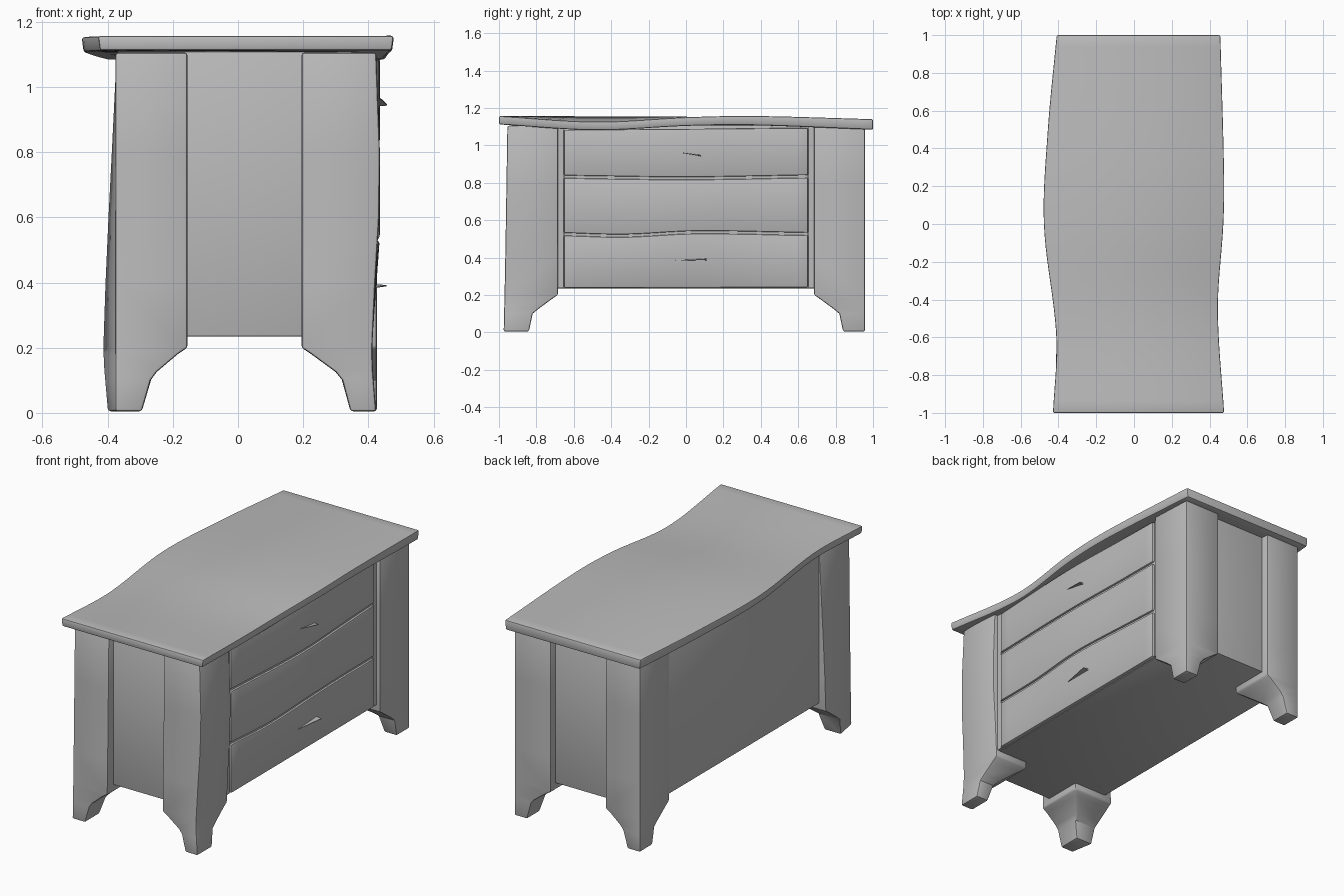
import bpy
import bmesh

if "Cube" in bpy.data.objects:
    bpy.data.objects.remove(bpy.data.objects["Cube"], do_unlink=True)

# One plain grey for the whole piece
GREY = (0.5, 0.5, 0.5, 1.0)
grey = bpy.data.materials.new("plain grey")
grey.diffuse_color = GREY
grey.use_nodes = True
grey.node_tree.nodes["Principled BSDF"].inputs["Base Color"].default_value = GREY


def curve(keys, t):
    """Smooth interpolation through (position, value) keys."""
    if t <= keys[0][0]:
        return keys[0][1]
    n = len(keys)
    for i in range(n - 1):
        (t0, a), (t1, b) = keys[i], keys[i + 1]
        if t <= t1:
            def slope(j):
                lo, hi = keys[max(j - 1, 0)], keys[min(j + 1, n - 1)]
                return (hi[1] - lo[1]) / (hi[0] - lo[0])
            u, d = (t - t0) / (t1 - t0), t1 - t0
            return ((1 + 2 * u) * (1 - u) ** 2 * a + u * (1 - u) ** 2 * d * slope(i)
                    + u * u * (3 - 2 * u) * b + u * u * (u - 1) * d * slope(i + 1))
    return keys[-1][1]


def steps(lo, hi, n):
    return [lo + (hi - lo) * i / n for i in range(n + 1)]


def loft(name, rings, bevel=0.008):
    """Skin closed rings, cap both ends and round the hard edges."""
    bm = bmesh.new()
    rows = [[bm.verts.new(p) for p in ring] for ring in rings]
    n = len(rows[0])
    for a, b in zip(rows, rows[1:]):
        for i in range(n):
            j = (i + 1) % n
            bm.faces.new((a[i], a[j], b[j], b[i]))
    bm.faces.new(rows[0][::-1])
    bm.faces.new(rows[-1])
    bmesh.ops.recalc_face_normals(bm, faces=bm.faces)
    if bevel:
        hard = [e for e in bm.edges if e.calc_face_angle(0) > 0.8]
        bmesh.ops.bevel(bm, geom=hard, offset=bevel, segments=2, profile=0.5,
                        affect='EDGES', clamp_overlap=True)
    mesh = bpy.data.meshes.new(name)
    bm.to_mesh(mesh)
    bm.free()
    mesh.materials.append(grey)
    obj = bpy.data.objects.new(name, mesh)
    bpy.context.collection.objects.link(obj)
    bpy.ops.object.select_all(action='DESELECT')
    obj.select_set(True)
    bpy.context.view_layer.objects.active = obj
    bpy.ops.object.shade_smooth_by_angle(angle=0.6)
    return obj


# Crooked top: outline and height wave along the length
x_back = [(-1, -0.43), (-0.6, -0.412), (0, -0.478), (0.5, -0.457), (1, -0.41)]
x_front = [(-1, 0.478), (-0.45, 0.445), (0, 0.474), (0.25, 0.478), (1, 0.458)]
z_back = [(-1, 1.157), (0, 1.153), (1, 1.14)]
z_front = [(-1, 1.157), (-0.48, 1.126), (0, 1.15), (0.35, 1.157), (1, 1.14)]
thickness = [(-1, 0.045), (0, 0.046), (1, 0.056)]
rings = []
for y in steps(-1, 1, 32):
    xb, xf, zb, zf, t = (curve(k, y) for k in
                         (x_back, x_front, z_back, z_front, thickness))
    rings.append([(xb + 0.006, y, zb - t), (xf - 0.006, y, zf - t),
                  (xf, y, zf), (xb, y, zb)])
loft("top_board", rings, 0.008)

# Case: end panels recessed behind the posts, nearly flush at the back
loft("case_body", [[(-0.369, -0.912, z), (0.39, -0.912, z),
                    (0.39, 0.912, z), (-0.369, 0.912, z)]
                   for z in (0.235, 1.108)], 0.004)

# Corner posts, tapering below into bracket feet
heights = [0.005, 0.1, 0.125, 0.18, 0.2, 0.4, 0.6, 0.8, 1.105]
inner_front = [0.345, 0.32, 0.3, 0.225, 0.195]
inner_back = [-0.295, -0.268, -0.25, -0.185, -0.155]
inner_y = [0.84, 0.82, 0.79, 0.715, 0.685]
belly_post = [(0, 0.424), (0.2, 0.412), (0.7, 0.436), (1.1, 0.424)]
splay_post = [(0, -0.4), (0.2, -0.414), (1.1, -0.372)]
outer_y = [(0, 0.975), (0.3, 0.968), (1.1, 0.955)]

for side, inner in (("front", inner_front), ("back", inner_back)):
    for end, s in (("right", -1), ("left", 1)):
        rings = []
        for i, z in enumerate(heights):
            k = min(i, 4)
            xi, yi = inner[k], s * inner_y[k]
            yo = s * (curve(outer_y, z) if s < 0 else 0.957)
            # Right-hand posts are crooked, left-hand posts stand straight
            if side == "front":
                xo = corner = curve(belly_post, z) if s < 0 else 0.426
            else:
                xo = curve(splay_post, z) if s < 0 else -0.375
                corner = -0.376
            rings.append([(xi, yi, z), (xi, yo, z), (corner, yo, z), (xo, yi, z)])
        loft(f"{side}_{end}_post", rings)

# Three drawer fronts with wavy joints and a gentle belly
joints = [
    [(-0.65, 0.238), (0.65, 0.24)],
    [(-0.65, 0.525), (-0.33, 0.517), (0.05, 0.535), (0.65, 0.526)],
    [(-0.65, 0.832), (0, 0.824), (0.65, 0.834)],
    [(-0.65, 1.09), (0.65, 1.1)],
]
belly = [(-0.65, 0), (-0.05, 1), (0.4, 0.35), (0.65, 0)]
GAP = 0.007


def face_x(y, z):
    return 0.413 + 0.022 * curve(belly, y) * min(1, (z - 0.235) / 0.3)


for name, low, high in zip(("bottom", "middle", "upper"), joints, joints[1:]):
    rings = []
    for y in steps(-0.652, 0.652, 20):
        z0, z1 = curve(low, y) + GAP, curve(high, y) - GAP
        if name == "bottom":
            z0 -= GAP
        rings.append([(0.36, y, z0), (face_x(y, z0), y, z0),
                      (face_x(y, z1), y, z1), (0.36, y, z1)])
    loft(f"{name}_drawer", rings, 0.007)

# Rails set just behind the drawer fronts
for name, joint in zip(("lower", "upper"), joints[1:3]):
    rings = []
    for y in steps(-0.652, 0.652, 20):
        z = curve(joint, y)
        x = face_x(y, z) - 0.012
        rings.append([(0.37, y, z - 0.015), (x, y, z - 0.015),
                      (x, y, z + 0.015), (0.37, y, z + 0.015)])
    loft(f"{name}_rail", rings, 0)

# Slim side stiles between the drawers and the posts
for end, s in (("right", -1), ("left", 1)):
    loft(f"{end}_stile", [[(0.36, s * 0.655, z), (0.404, s * 0.655, z),
                           (0.404, s * 0.69, z), (0.36, s * 0.69, z)]
                          for z in (0.237, 1.1)], 0)

# Sliver pulls, mostly sunk into the upper and bottom drawers
for name, y0, y1, z0, z1, reach in (("upper", -0.05, 0.08, 0.965, 0.945, 0.022),
                                    ("bottom", -0.06, 0.11, 0.385, 0.39, 0.03)):
    rings = []
    for u, h in ((0, 0.001), (0.3, 0.003), (0.8, 0.004), (1, 0.006)):
        y, z = y0 + (y1 - y0) * u, z0 + (z1 - z0) * u
        tip = face_x(y, z) + 0.002 + reach * u
        rings.append([(0.4, y, z - h), (tip, y, z - h * 0.4),
                      (tip, y, z + h * 0.4), (0.4, y, z + h)])
    loft(f"{name}_pull", rings, 0)
